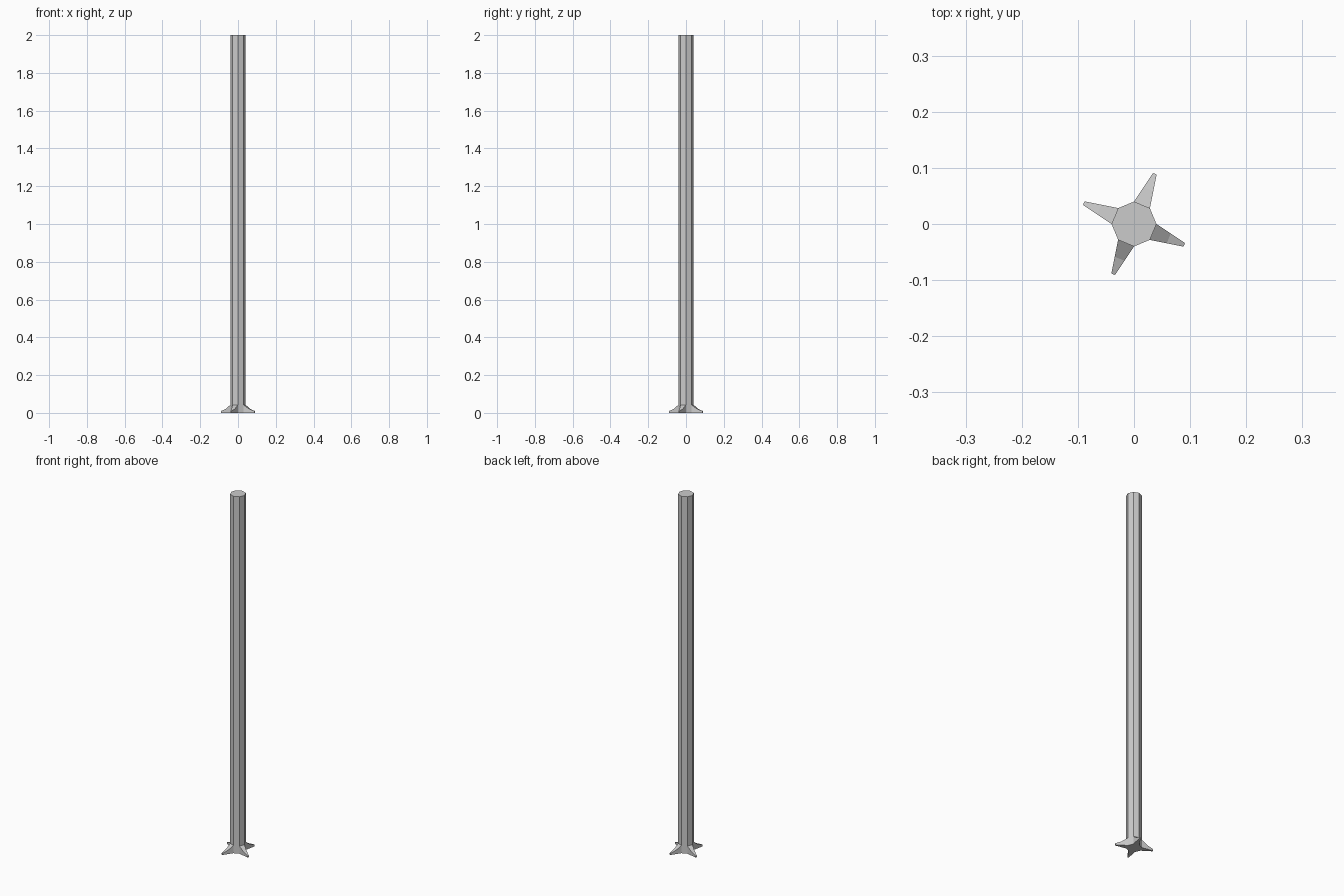
import bpy, bmesh
from math import cos, sin, pi, radians

if "Cube" in bpy.data.objects:
    bpy.data.objects.remove(bpy.data.objects["Cube"])

R, H = 0.04, 2.0
# foot sections going outwards: distance from axis, half width, height
SECTIONS = [(R * cos(pi / 8), R * sin(pi / 8), 0.043),
            (0.067, 0.0095, 0.021),
            (0.097, 0.0035, 0.009)]


def finish(bm, name):
    bmesh.ops.recalc_face_normals(bm, faces=bm.faces)
    mesh = bpy.data.meshes.new(name)
    bm.to_mesh(mesh)
    bm.free()
    obj = bpy.data.objects.new(name, mesh)
    bpy.context.collection.objects.link(obj)


# Eight-sided post with corners on the axes
bm = bmesh.new()
ring = [bm.verts.new((R * cos(i * pi / 4), R * sin(i * pi / 4), 0)) for i in range(8)]
base = bm.faces.new(ring)
ext = bmesh.ops.extrude_face_region(bm, geom=[base], use_keep_orig=True)
top = [v for v in ext["geom"] if isinstance(v, bmesh.types.BMVert)]
bmesh.ops.translate(bm, verts=top, vec=(0, 0, H))
finish(bm, "post")


# Tapering foot growing out of one post face
def foot(name, angle):
    bm = bmesh.new()
    c, s = cos(angle), sin(angle)
    rings = []
    for d, w, h in SECTIONS:
        rings.append([bm.verts.new((d * c - u * s, d * s + u * c, z))
                      for u, z in ((-w, 0), (w, 0), (w, h), (-w, h))])
    for a, b in zip(rings, rings[1:]):
        for i in range(4):
            j = (i + 1) % 4
            bm.faces.new((a[i], a[j], b[j], b[i]))
    bm.faces.new(rings[0])
    bm.faces.new(rings[-1])
    finish(bm, name)


for k in range(4):
    foot(f"foot_{k + 1}", radians(67.5 + 90 * k))
